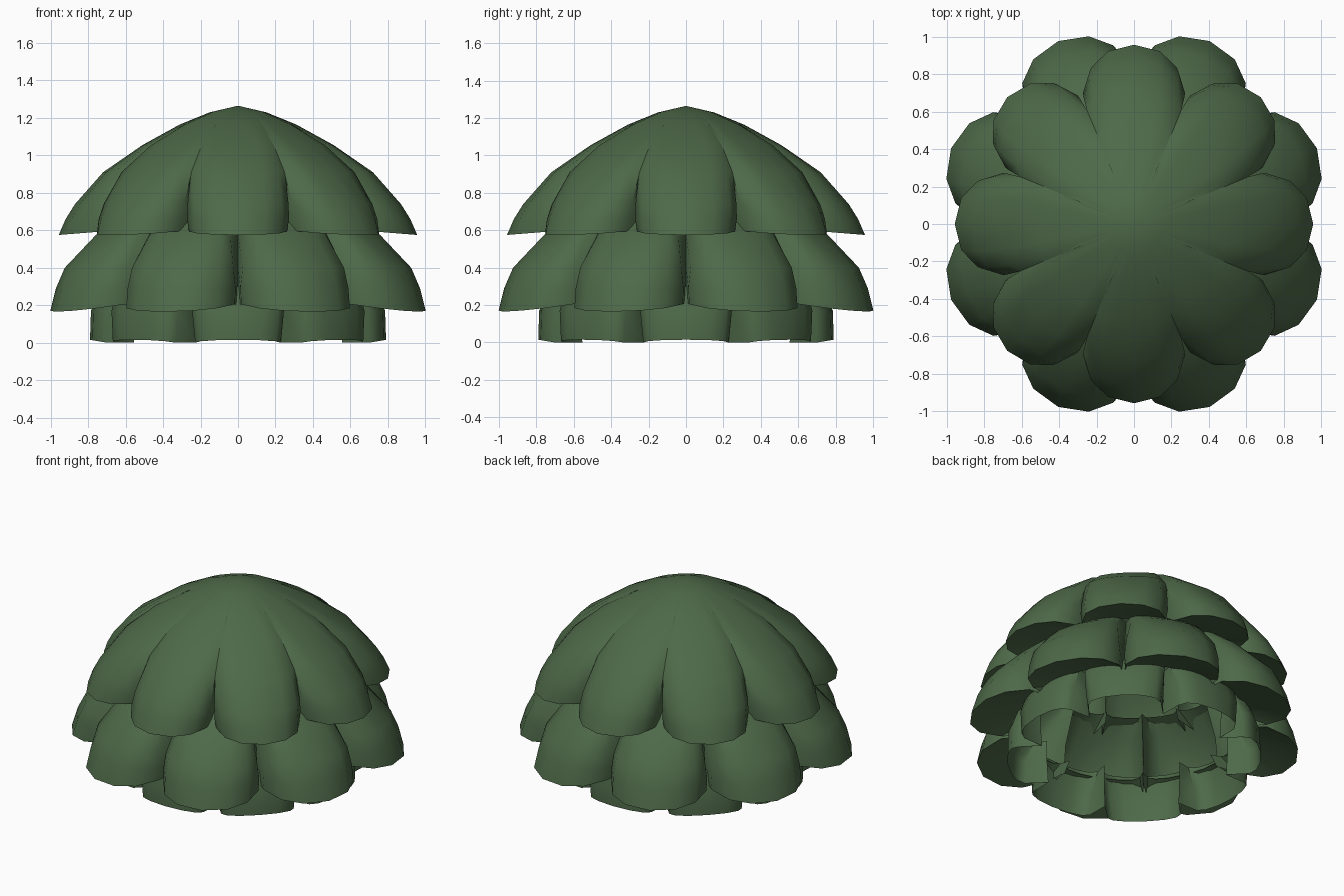
import bpy, bmesh, math

if "Cube" in bpy.data.objects:
    bpy.data.objects.remove(bpy.data.objects["Cube"])

mat = bpy.data.materials.new("leaf_green")
mat.diffuse_color = (0.075, 0.14, 0.065, 1)
mat.use_nodes = True
mat.node_tree.nodes["Principled BSDF"].inputs["Base Color"].default_value = mat.diffuse_color

# half-petal cross-section: (share of half width, share of radius drop)
SHAPE = [(1, 1), (0.87, 0.48), (0.53, 0.14), (0, 0)]
SHAPE = SHAPE + [(-w, d) for w, d in reversed(SHAPE[:-1])]


def tier(name, rows, turn):
    """Eight-petal skirt; row = z, tip radius, half width, drop, notch radius, edge lift."""
    bm = bmesh.new()
    loops = []
    for z, R, w, drop, notch, lift in rows:
        loop = []
        for k in range(8):
            a = turn + k * math.pi / 4
            c, s = math.cos(a), math.sin(a)
            pts = [(notch * math.cos(math.pi / 8), notch * math.sin(-math.pi / 8), lift)]
            pts += [(R - drop * d, -w * t, lift * d) for t, d in SHAPE]
            for r, t, dz in pts:
                loop.append(bm.verts.new((r * c - t * s, r * s + t * c, z + dz)))
        loops.append(loop)
    for a, b in zip(loops, loops[1:]):
        n = len(a)
        for i in range(n):
            j = (i + 1) % n
            bm.faces.new((a[i], b[i], b[j], a[j]))
    bmesh.ops.remove_doubles(bm, verts=bm.verts, dist=0.0005)
    bmesh.ops.dissolve_degenerate(bm, edges=bm.edges, dist=0.0005)
    bmesh.ops.recalc_face_normals(bm, faces=bm.faces)
    me = bpy.data.meshes.new(name)
    bm.to_mesh(me)
    bm.free()
    me.materials.append(mat)
    ob = bpy.data.objects.new(name, me)
    bpy.context.collection.objects.link(ob)
    bpy.ops.object.select_all(action='DESELECT')
    ob.select_set(True)
    bpy.context.view_layer.objects.active = ob
    bpy.ops.object.shade_smooth_by_angle(angle=math.radians(38))


def round_row(z, r):
    return (z, r, r * 0.375, r * 0.08, r, 0)


# top dome: round cap splitting into petals, underside turned inward
tier("top_canopy", [
    round_row(1.265, 0), round_row(1.23, 0.15), round_row(1.165, 0.31),
    (1.055, 0.51, 0.195, 0.05, 0.50, 0),
    (0.91, 0.72, 0.25, 0.12, 0.56, 0),
    (0.74, 0.87, 0.27, 0.19, 0.59, 0),
    (0.66, 0.92, 0.272, 0.22, 0.59, 0),
    (0.575, 0.957, 0.262, 0.25, 0.59, 0.02),
    (0.66, 0.62, 0.22, 0.07, 0.56, 0)], 0)

# middle skirt, rotated half a petal
tier("middle_canopy", [
    (0.66, 0.66, 0.215, 0.06, 0.57, 0),
    (0.575, 0.785, 0.235, 0.11, 0.60, 0),
    (0.40, 0.965, 0.29, 0.20, 0.66, 0),
    (0.29, 1.02, 0.305, 0.25, 0.67, 0),
    (0.165, 1.057, 0.303, 0.28, 0.67, 0.04),
    (0.27, 0.72, 0.24, 0.08, 0.62, 0)], math.pi / 8)

# bottom skirt, open underneath
tier("bottom_canopy", [
    (0.30, 0.73, 0.25, 0.08, 0.61, 0),
    (0.17, 0.785, 0.245, 0.09, 0.61, 0),
    (0.015, 0.79, 0.228, 0.09, 0.60, -0.015)], 0)
